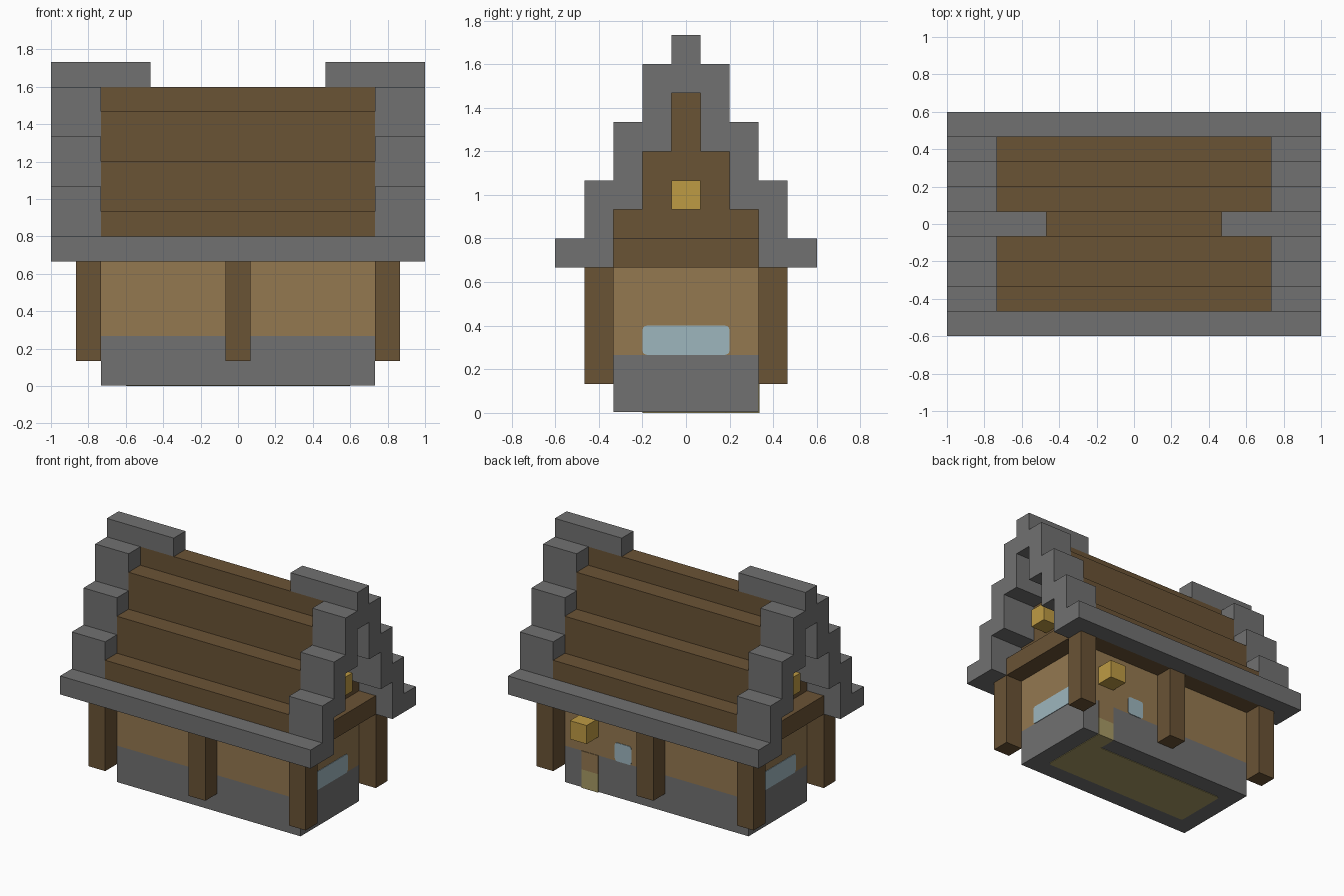
import bpy, bmesh

if "Cube" in bpy.data.objects:
    bpy.data.objects.remove(bpy.data.objects["Cube"], do_unlink=True)

U = 2 / 15      # one building block
T = 0.03        # thickness of painted plates, in blocks


def material(name, r, g, b):
    rgba = [((c / 255 + 0.055) / 1.055) ** 2.4 for c in (r, g, b)] + [1]
    m = bpy.data.materials.new(name)
    m.use_nodes = True
    m.diffuse_color = rgba
    bsdf = m.node_tree.nodes["Principled BSDF"]
    bsdf.inputs["Base Color"].default_value = rgba
    bsdf.inputs["Roughness"].default_value = 0.9
    return m


stone = material("grey stone", 113, 113, 113)
wood = material("dark wood", 106, 83, 53)
plaster = material("tan plaster", 148, 120, 80)
gold = material("lantern gold", 190, 155, 68)
glass = material("pale blue glass", 158, 182, 190)
earth = material("olive floor", 167, 155, 101)


def finish(name, bm, mat):
    bmesh.ops.recalc_face_normals(bm, faces=bm.faces)
    mesh = bpy.data.meshes.new(name)
    bm.to_mesh(mesh)
    bm.free()
    mesh.materials.append(mat)
    obj = bpy.data.objects.new(name, mesh)
    bpy.context.collection.objects.link(obj)
    return obj


def box(name, xs, ys, zs, mat, round_axis=None):
    """Box from block ranges; round_axis softens the corners of a plate."""
    bm = bmesh.new()
    bmesh.ops.create_cube(bm, size=1)
    for v in bm.verts:
        for i, (lo, hi) in enumerate((xs, ys, zs)):
            v.co[i] = U * (lo if v.co[i] < 0 else hi)
    if round_axis is not None:
        edges = [e for e in bm.edges
                 if abs(e.verts[0].co[round_axis] - e.verts[1].co[round_axis]) > 1e-5]
        bmesh.ops.bevel(bm, geom=edges, offset=0.02, segments=3, profile=0.5,
                        affect='EDGES')
    return finish(name, bm, mat)


def extrude_x(name, profile, x0, x1, mat):
    """Sweep a (y, z) profile along x."""
    bm = bmesh.new()
    face = bm.faces.new([bm.verts.new((x0 * U, y * U, z * U)) for y, z in profile])
    new = bmesh.ops.extrude_face_region(bm, geom=[face])["geom"]
    bmesh.ops.translate(bm, vec=((x1 - x0) * U, 0, 0),
                        verts=[v for v in new if isinstance(v, bmesh.types.BMVert)])
    return finish(name, bm, mat)


def stairs(half, base, tops):
    """Symmetric stepped outline, each step one block narrower."""
    right, z = [], base
    for i, top in enumerate(tops):
        right += [(half - i, z), (half - i, top)]
        z = top
    return right + [(-y, z) for y, z in reversed(right)]


# Walls
box("stone_base", (-5.5, 5.5), (-2.5, 2.5), (T, 2), stone)
box("plaster_walls", (-5.5, 5.5), (-2.5, 2.5), (2, 5), plaster)

# Floor seen from below, with a strip leading to the doorway
box("floor", (-4.5, 4.5), (-1.5, 1.5), (0, T), earth, 2)
box("floor_doorway", (3.5, 4.5), (1.4, 2.5), (0, T), earth)

# Back doorway, window and lantern
box("door_lower", (3.5, 4.5), (2.5, 2.5 + T), (0, 1), earth)
box("door_upper", (3.5, 4.5), (2.5, 2.5 + T), (1, 2), plaster)
box("back_window", (1.5, 2.5), (2.5, 2.5 + T), (2, 3), glass, 1)
box("back_lantern", (3.5, 4.5), (2.5, 3.5), (3, 4), gold)

# Posts
for x in (-6, 0, 6):
    for y in (-3, 3):
        box("post", (x - .5, x + .5), (y - .5, y + .5), (1, 5), wood)

# Stepped wooden roof
extrude_x("roof", stairs(3.5, 5, (7, 9, 11, 12)), -5.5, 5.5, wood)

# Stone eaves
for name, y in (("front_eave", -4), ("back_eave", 4)):
    box(name, (-7.5, 7.5), (y - .5, y + .5), (5, 6), stone)

# Gable ends: stepped stone arch, ridge cap, beam, window and lantern
arch = stairs(3.5, 5, (8, 10, 12)) + stairs(2.5, 5, (7, 9, 11))[::-1]
for side, s in (("left", 1), ("right", -1)):
    def span(a, b):
        return tuple(sorted((a * s, b * s)))
    extrude_x(side + "_gable_arch", arch, 5.5 * s, 7.5 * s, stone)
    box(side + "_ridge_cap", span(3.5, 7.5), (-.5, .5), (12, 13), stone)
    box(side + "_gable_beam", span(5.5, 6.5), (-2.5, 2.5), (5, 6), wood)
    box(side + "_window", span(5.5, 5.5 + T), (-1.5, 1.5), (2, 3), glass, 0)
    box(side + "_gable_lantern", span(5.5, 6.5), (-.5, .5), (7, 8), gold)
